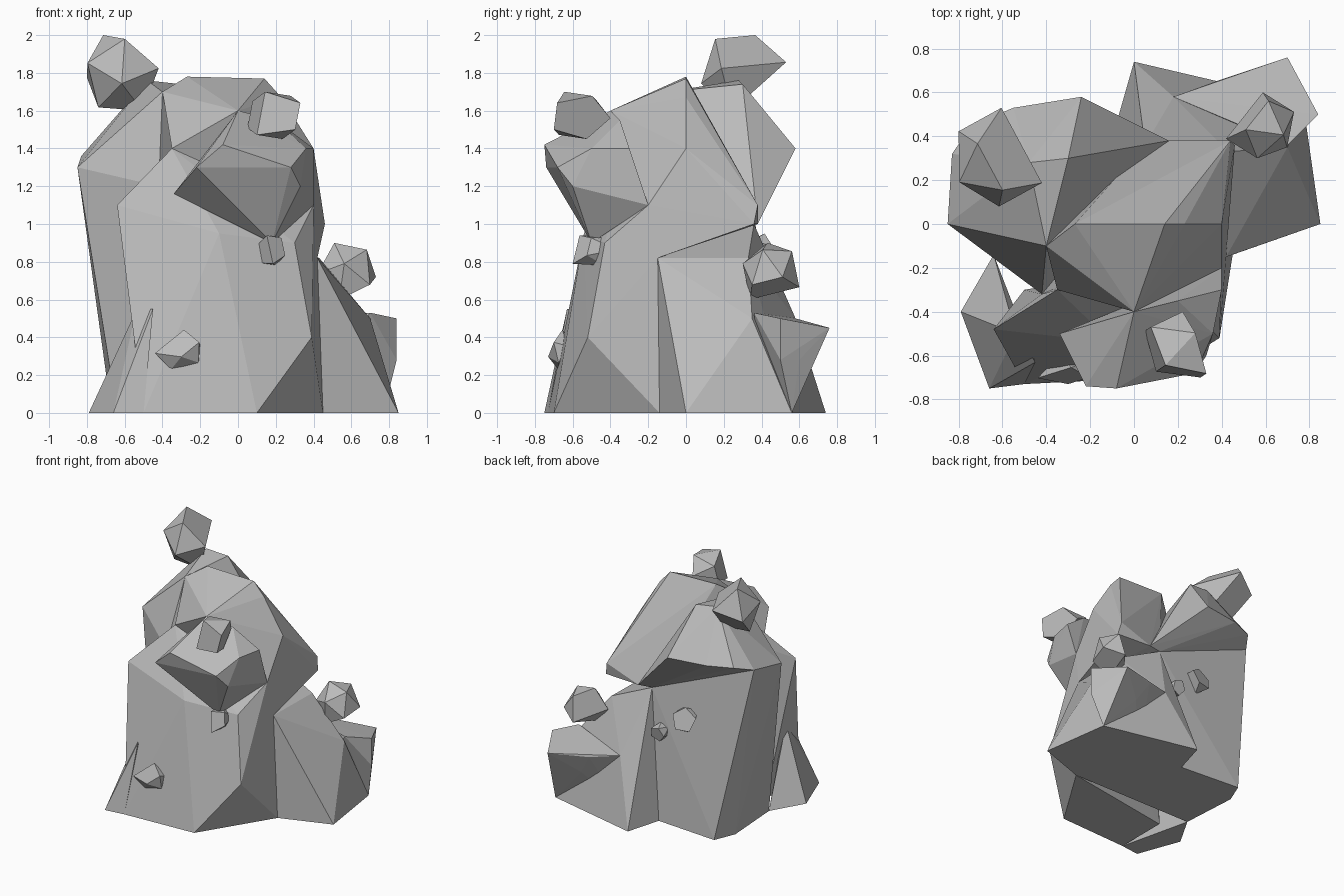
import bpy
import bmesh
import random
from mathutils import Euler

cube = bpy.data.objects.get("Cube")
if cube:
    bpy.data.objects.remove(cube, do_unlink=True)

STONE_COLOUR = (.5, .5, .5, 1)
stone = bpy.data.materials.new("stone grey")
stone.use_nodes = True
stone.diffuse_color = STONE_COLOUR
shader = next(node for node in stone.node_tree.nodes if node.type == 'BSDF_PRINCIPLED')
shader.inputs["Base Color"].default_value = STONE_COLOUR


def chunk(name, corners):
    """Faceted rock mass: the convex hull of its main corners."""
    bm = bmesh.new()
    for corner in corners:
        bm.verts.new(corner)
    bmesh.ops.convex_hull(bm, input=bm.verts)
    loose = [vert for vert in bm.verts if not vert.link_faces]
    bmesh.ops.delete(bm, geom=loose, context='VERTS')
    bmesh.ops.recalc_face_normals(bm, faces=bm.faces)
    mesh = bpy.data.meshes.new(name)
    bm.to_mesh(mesh)
    bm.free()
    mesh.materials.append(stone)
    rock = bpy.data.objects.new(name, mesh)
    bpy.context.collection.objects.link(rock)


def pebble(name, low, high, seed):
    """Rough stone: a turned icosahedron with missing corners, fitted to a box."""
    chance = random.Random(seed)
    turn = Euler([chance.uniform(0, 3) for axis in range(3)])
    ball = bmesh.new()
    bmesh.ops.create_icosphere(ball, subdivisions=1, radius=1)
    bmesh.ops.rotate(ball, verts=ball.verts, matrix=turn.to_matrix())
    corners = chance.sample([vert.co.copy() for vert in ball.verts], 9)
    ball.free()
    for axis in range(3):
        values = [corner[axis] for corner in corners]
        start, span = min(values), max(values) - min(values)
        for corner in corners:
            part = (corner[axis] - start) / span
            corner[axis] = low[axis] + part * (high[axis] - low[axis])
    chunk(name, corners)


# Corners where neighbouring masses meet
shoulder_front = (-.85, 0, 1.3)
shoulder_rear = (-.83, .32, 1.36)
armpit = (-.42, -.32, 1.2)
saddle = (-.4, -.1, 1.7)
neck = (-.35, -.3, 1.4)
crown = (0, -.4, 1.6)
wall_top = (.05, .36, 1)
overhang_tip = (.16, .38, 1)
ledge_front = (.42, -.15, .82)
ledge_rear = (.43, .33, .82)
front_notch = (.45, -.14, 0)
rear_notch = (-.08, .46, 0)
side_foot = (-.64, -.14, 0)
outer_foot = (.77, .56, 0)
slab_waist = (-.54, -.5, .54)
slab_base = (-.5, -.73, 0)
block_root = (.18, .58, .5)
cheek = (.4, -.2, 1.1)

# Central column with a nearly upright rear wall
chunk("core_column", [
    side_foot, rear_notch, front_notch, shoulder_front, shoulder_rear,
    armpit, wall_top, ledge_front, ledge_rear, (-.6, .5, 0), (-.67, .33, 0),
])

# Tall shoulder that overhangs the rear wall
chunk("rear_shoulder", [
    shoulder_front, shoulder_rear, armpit, saddle, wall_top, overhang_tip,
    (-.74, .45, 1.4), (-.55, .53, 1.4), (-.24, .58, 1.4),
    (-.48, .28, 1.76), (-.3, .3, 1.74),
])

# Rounded summit
chunk("summit", [
    saddle, neck, crown, cheek, wall_top, overhang_tip, ledge_front,
    (-.27, 0, 1.78), (.14, 0, 1.77), (.23, 0, 1.67), (.4, 0, 1.4),
    (.44, .38, 1.1), (.46, .36, 1),
])

# Broad front slab, undercut at one lower corner, and its spreading foot
chunk("front_slab", [
    slab_base, slab_waist, front_notch, armpit, neck, cheek, ledge_front,
    (-.5, -.3, 0), (.1, -.7, 0), (.39, -.52, .4), (-.64, -.48, 1.1),
    (-.1, -.54, .95), (.3, -.43, .9),
])
chunk("front_foot", [
    slab_base, slab_waist, side_foot, (-.79, -.4, 0), (-.66, -.75, 0),
    (-.45, -.63, .55),
])

# Overhanging brow at the front
chunk("front_brow", [
    crown, cheek, (-.34, -.5, 1.16), (.18, -.5, .9), (.33, -.6, 1.2),
    (-.22, -.74, 1.3), (-.08, -.75, 1.42), (.28, -.68, 1.3),
    (.36, -.5, 1.4), (.4, -.3, 1.4), (.2, -.35, 1.55),
])

# Lower ledge at the side, with an outer block and a rear buttress
chunk("side_ledge", [
    front_notch, outer_foot, ledge_front, ledge_rear, rear_notch,
    (.85, 0, 0), (.7, .35, .5),
])
chunk("ledge_block", [
    outer_foot, block_root, (.3, .4, 0), (.84, .5, .28), (.78, .6, .28),
    (.5, .62, .3), (.84, .5, .5), (.7, .76, .45), (.4, .66, .46),
    (.7, .36, .53),
])
chunk("rear_buttress", [
    rear_notch, outer_foot, block_root, wall_top, ledge_rear,
    (0, .74, 0), (.4, .2, 0),
])

# Loose boulders resting on the mass
pebble("top_boulder", (-.8, .08, 1.6), (-.42, .53, 2), 1)
pebble("brow_boulder", (.05, -.7, 1.45), (.33, -.4, 1.7), 2)
pebble("ledge_boulder", (.42, .3, .6), (.73, .6, .9), 3)

# Small chips bedded in the walls
pebble("brow_chip", (.1, -.6, .78), (.25, -.37, .94), 4)
pebble("foot_chip", (-.44, -.73, .23), (-.2, -.6, .44), 5)
pebble("large_rear_chip", (-.38, .3, .74), (-.2, .48, .95), 6)
pebble("small_rear_chip", (-.12, .35, .63), (0, .47, .76), 7)
